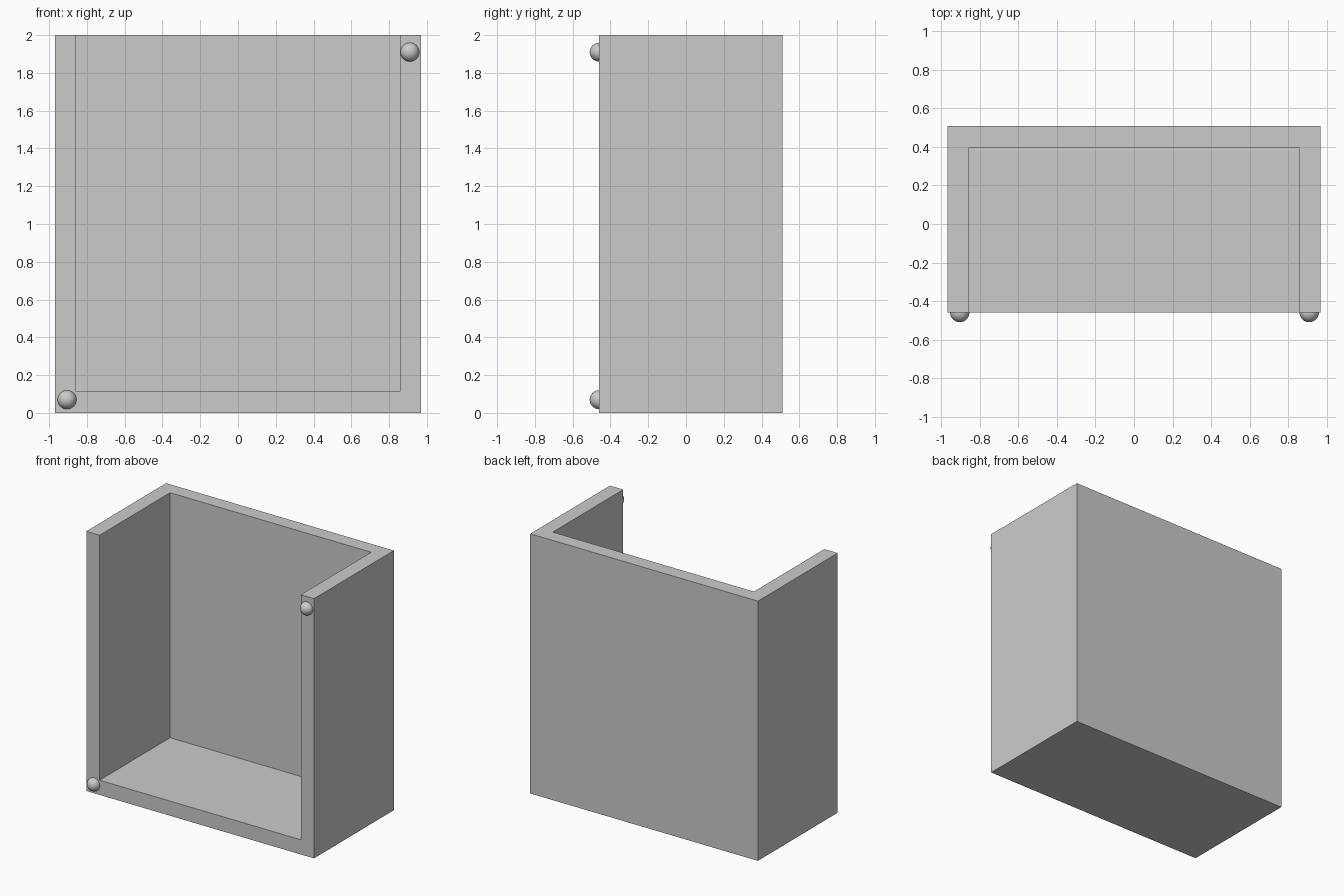
import bpy
from mathutils import Vector

if "Cube" in bpy.data.objects:
    bpy.data.objects.remove(bpy.data.objects["Cube"], do_unlink=True)

grey = bpy.data.materials.new("plain_grey")
grey.use_nodes = True
colour = (0.6, 0.6, 0.6, 1)
grey.diffuse_color = colour
grey.node_tree.nodes["Principled BSDF"].inputs["Base Color"].default_value = colour


def box(name, low, high):
    low, high = Vector(low), Vector(high)
    bpy.ops.mesh.primitive_cube_add(size=1)
    obj = bpy.context.object
    obj.name = name
    for v in obj.data.vertices:
        v.co = (low + high) / 2 + v.co * (high - low)
    obj.data.materials.append(grey)
    return obj


def knob(name, x, z):
    bpy.ops.mesh.primitive_uv_sphere_add(segments=32, ring_count=16, radius=0.05,
                                         location=(x, FRONT, z))
    obj = bpy.context.object
    obj.name = name
    obj.data.materials.append(grey)
    bpy.ops.object.shade_smooth()


HALF, FRONT, BACK, TOP, WALL = 0.97, -0.46, 0.51, 2.0, 0.113

# Open case: block hollowed out through the front and top
case = box("case", (-HALF, FRONT, 0), (HALF, BACK, TOP))
cutter = box("cavity_cutter", (-HALF + WALL, FRONT - 0.5, WALL),
             (HALF - WALL, BACK - WALL, TOP + 0.5))
cutter.hide_render = True
cut = case.modifiers.new("cavity", "BOOLEAN")
cut.operation = "DIFFERENCE"
cut.solver = "EXACT"
cut.object = cutter
bpy.context.view_layer.objects.active = case
bpy.ops.object.modifier_apply(modifier=cut.name)
bpy.data.objects.remove(cutter, do_unlink=True)

# Round knobs on the front edges
knob("upper_left_knob", 0.91, 1.91)
knob("lower_right_knob", -0.905, 0.07)
